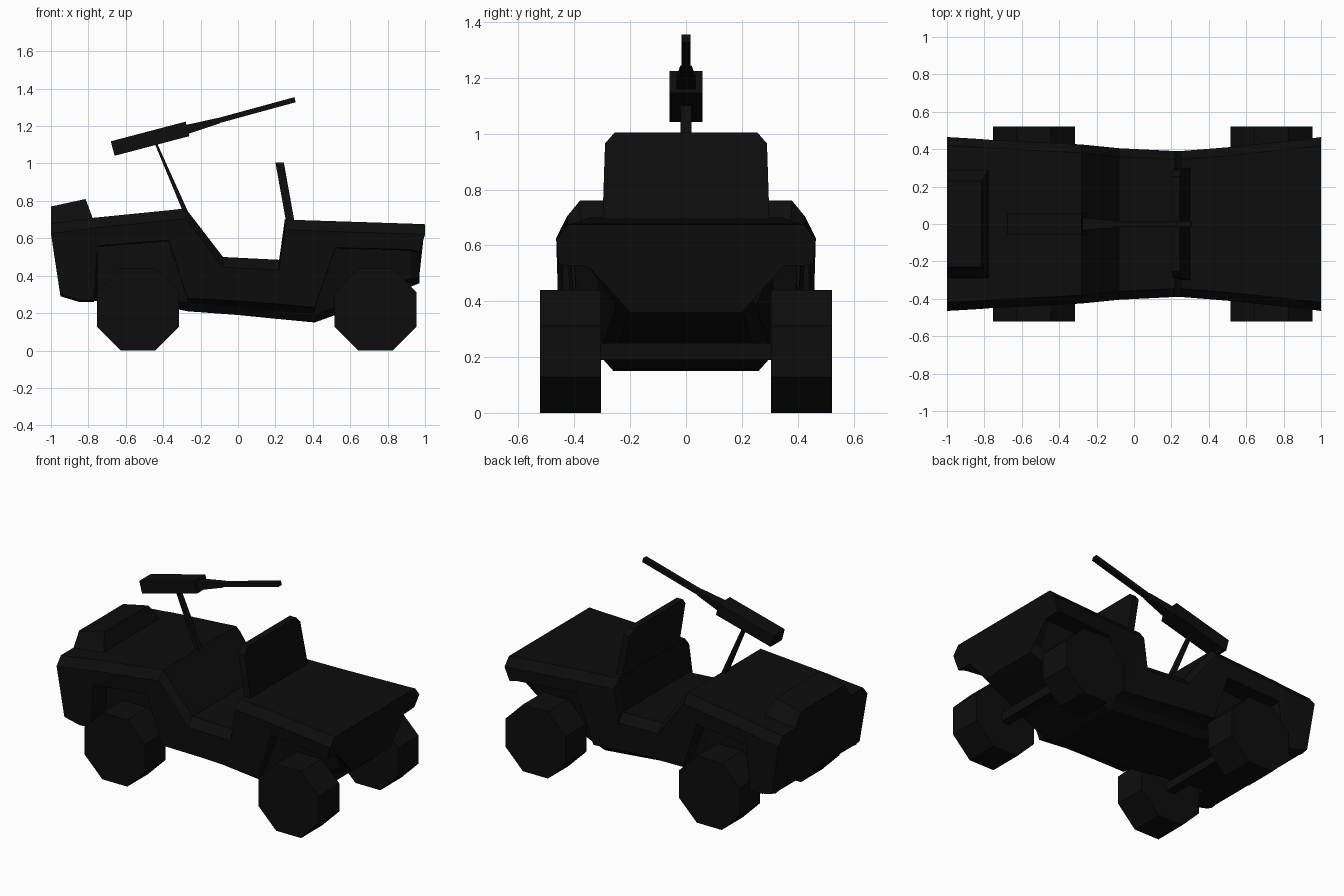
import bpy, bmesh, math
from mathutils import Vector, Matrix

cube = bpy.data.objects.get("Cube")
if cube:
    bpy.data.objects.remove(cube, do_unlink=True)

black = bpy.data.materials.new("matte black")
black.use_nodes = True
black.diffuse_color = (0.004, 0.004, 0.004, 1)
shader = black.node_tree.nodes["Principled BSDF"]
shader.inputs["Base Color"].default_value = black.diffuse_color
shader.inputs["Roughness"].default_value = 1


def loft(name, rings):
    """Skin a closed solid through rings with equal point counts."""
    bm = bmesh.new()
    loops = [[bm.verts.new(p) for p in ring] for ring in rings]
    n = len(loops[0])
    for a, b in zip(loops, loops[1:]):
        for i in range(n):
            j = (i + 1) % n
            bm.faces.new((a[i], a[j], b[j], b[i]))
    bm.faces.new(loops[0])
    bm.faces.new(loops[-1])
    bmesh.ops.recalc_face_normals(bm, faces=bm.faces)
    mesh = bpy.data.meshes.new(name)
    bm.to_mesh(mesh)
    bm.free()
    mesh.materials.append(black)
    obj = bpy.data.objects.new(name, mesh)
    bpy.context.collection.objects.link(obj)
    return obj


def bar(name, start, end, size_a, size_b):
    """Rectangular bar in the xz plane; sizes are (width, height) at each end."""
    a, b = Vector((start[0], 0, start[1])), Vector((end[0], 0, end[1]))
    up = (b - a).normalized().cross(Vector((0, 1, 0)))
    rings = []
    for c, (w, h) in ((a, size_a), (b, size_b)):
        rings.append([c + Vector((0, sy * w / 2, 0)) + up * sz * h / 2
                      for sy, sz in ((-1, -1), (1, -1), (1, 1), (-1, 1))])
    return loft(name, rings)


# Body stations: top x, top z, low x, side bottom z, hull bottom z,
# half width, inner width of the side bottom, half width of the hull bottom
stations = [
    (-1.00, .68, -.95, .30, .295, .465, .42, .38),
    (-.83, .70, -.85, .27, .265, .455, .42, .38),
    (-.77, .71, -.77, .27, .265, .45, .42, .36),
    (-.75, .712, -.75, .56, .265, .45, .30, .26),
    (-.37, .75, -.37, .59, .23, .43, .30, .26),
    (-.28, .76, -.27, .28, .21, .425, .35, .26),
    (-.08, .50, .00, .265, .19, .405, .35, .26),
    (.22, .485, .20, .25, .17, .39, .35, .26),
    (.25, .70, .41, .23, .15, .39, .34, .26),
    (.50, .692, .52, .55, .19, .41, .30, .26),
    (.93, .678, .92, .54, .34, .455, .32, .21),
    (1.00, .675, .97, .53, .36, .465, .35, .20),
]


def section(xt, zt, xl, zl, zb, w, yi, yb):
    half = [(xt, w - .045, zt), (xt, w, zt - .055), (xl, w - .01, zl),
            (xl, yi, zl - .005), (xl, min(yb + .04, yi), min(zb + .045, zl - .01)),
            (xl, yb, zb)]
    return half + [(x, -y, z) for x, y, z in reversed(half)]


loft("body", [section(*s) for s in stations])

# Raised pack on the rear deck
loft("rear_pack", [
    [(-1, -.30, .66), (-.77, -.30, .69), (-.77, .30, .69), (-1, .30, .66)],
    [(-1, -.23, .77), (-.815, -.23, .81), (-.815, .23, .81), (-1, .23, .77)]])

# Windshield: clipped-corner panel leaning backwards
outline = [(.30, .66), (.29, .965), (.255, 1.005)]
outline += [(-y, z) for y, z in reversed(outline)]
loft("windshield", [[(x - .18 * (z - .70), y, z) for y, z in outline]
                    for x in (.255, .30)])

# Octagonal wheels
radius = .22 / math.cos(math.pi / 8)
for end, cx in (("rear", -.535), ("front", .735)):
    for side, sy in (("left", 1), ("right", -1)):
        rings = []
        for y in (.305, .522):
            rings.append([(cx + radius * math.cos((i + .5) * math.pi / 4), sy * y,
                           .22 + radius * math.sin((i + .5) * math.pi / 4))
                          for i in range(8)])
        loft(f"{end}_{side}_wheel", rings)
    bar(f"{end}_axle", (cx - .03, .22), (cx + .03, .22), (.62, .06), (.62, .06))

# Mounted gun: post, receiver, shroud and barrel
bar("gun_post", (-.28, .74), (-.44, 1.11), (.04, .025), (.04, .012))
bar("gun_receiver", (-.67, 1.08), (-.27, 1.185), (.118, .08), (.118, .08))
bar("gun_shroud", (-.28, 1.18), (-.10, 1.23), (.07, .05), (.04, .03))
bar("gun_barrel", (-.12, 1.225), (.305, 1.341), (.034, .028), (.034, .028))
